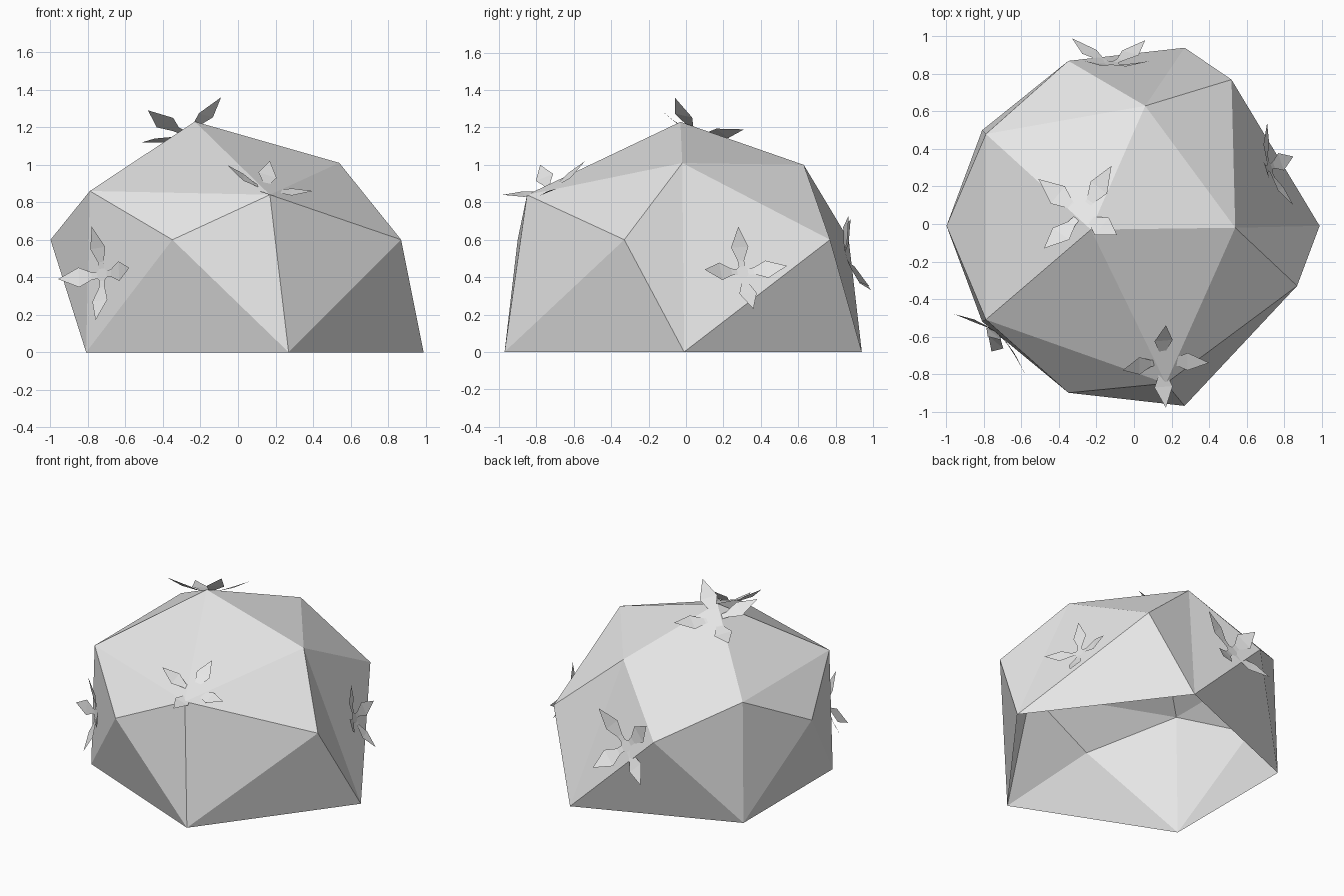
import bpy
from mathutils import Vector

default_cube = bpy.data.objects.get("Cube")
if default_cube:
    bpy.data.objects.remove(default_cube, do_unlink=True)

# One plain grey for everything
grey = bpy.data.materials.new("light grey")
grey.use_nodes = True
colour = (0.8, 0.8, 0.8, 1)
grey.diffuse_color = colour
for node in grey.node_tree.nodes:
    if node.type == "BSDF_PRINCIPLED":
        node.inputs["Base Color"].default_value = colour


def add_mesh(name, points, faces):
    mesh = bpy.data.meshes.new(name)
    mesh.from_pydata([tuple(p) for p in points], [], faces)
    mesh.materials.append(grey)
    mesh.update()
    obj = bpy.data.objects.new(name, mesh)
    bpy.context.collection.objects.link(obj)
    return obj


# Faceted bush: uneven rings of five points under one peak, open below
base_ring = [(.99, -.01, 0), (.27, .94, 0), (-.81, .5, 0),
             (-.81, -.52, 0), (.27, -.97, 0)]
middle_ring = [(.52, .77, .6), (-.35, .87, .6), (-1, -.01, .6),
               (-.35, -.9, .6), (.87, -.33, .6)]
upper_ring = [(.54, -.02, 1.01), (.06, .63, 1), (-.79, .48, .86),
              (-.79, -.51, .86), (.17, -.85, .84)]
peak = (-.23, -.03, 1.23)

bush_points = base_ring + middle_ring + upper_ring + [peak]
sides = len(base_ring)
bush_faces = []
for i in range(sides):
    j = (i + 1) % sides
    base, next_base = i, j
    middle = sides + i
    upper, next_upper = 2 * sides + i, 2 * sides + j
    top = 3 * sides
    bush_faces += [
        (base, next_base, middle),
        (base, middle, upper),
        (middle, next_base, next_upper),
        (upper, middle, next_upper),
        (upper, next_upper, top),
    ]
add_mesh("bush", bush_points, bush_faces)


# Four-petalled flower: u and v reach from the middle of the tips to two tips
def add_flower(name, centre, u, v):
    centre, u, v = Vector(centre), Vector(u), Vector(v)
    normal = u.cross(v).normalized() * (u.length + v.length) / 2
    # distance along petal, half width, height below the tips
    profile = [(.13, .07, -.27), (.27, .08, -.25), (.56, .21, -.17)]
    points, faces, heart = [], [], []
    for along, across in ((u, v), (v, -u), (-u, -v), (-v, u)):
        start = len(points)
        for reach, width, height in profile:
            for side in (-width, width):
                points.append(centre + along * reach + across * side
                              + normal * height)
        points.append(centre + along)
        for row in (0, 2):
            a = start + row
            faces.append((a, a + 2, a + 3, a + 1))
        faces.append((start + 4, start + 6, start + 5))
        heart += [start, start + 1]
    faces.append(heart)
    add_mesh(name, points, faces)


add_flower("top_flower", (-.3, .09, 1.24), (.21, -.15, .12), (.18, .22, -.05))
add_flower("front_flower", (.17, -.76, .93), (.23, .02, -.07), (0, .22, .09))
add_flower("left_flower", (.78, .32, .45), (-.07, .22, .01), (-.07, -.04, .22))
add_flower("back_flower", (-.12, .93, .53), (-.18, -.05, .18), (.21, -.06, .2))
add_flower("right_flower", (-.77, -.64, .42), (.19, -.16, .03), (-.01, .04, .25))
